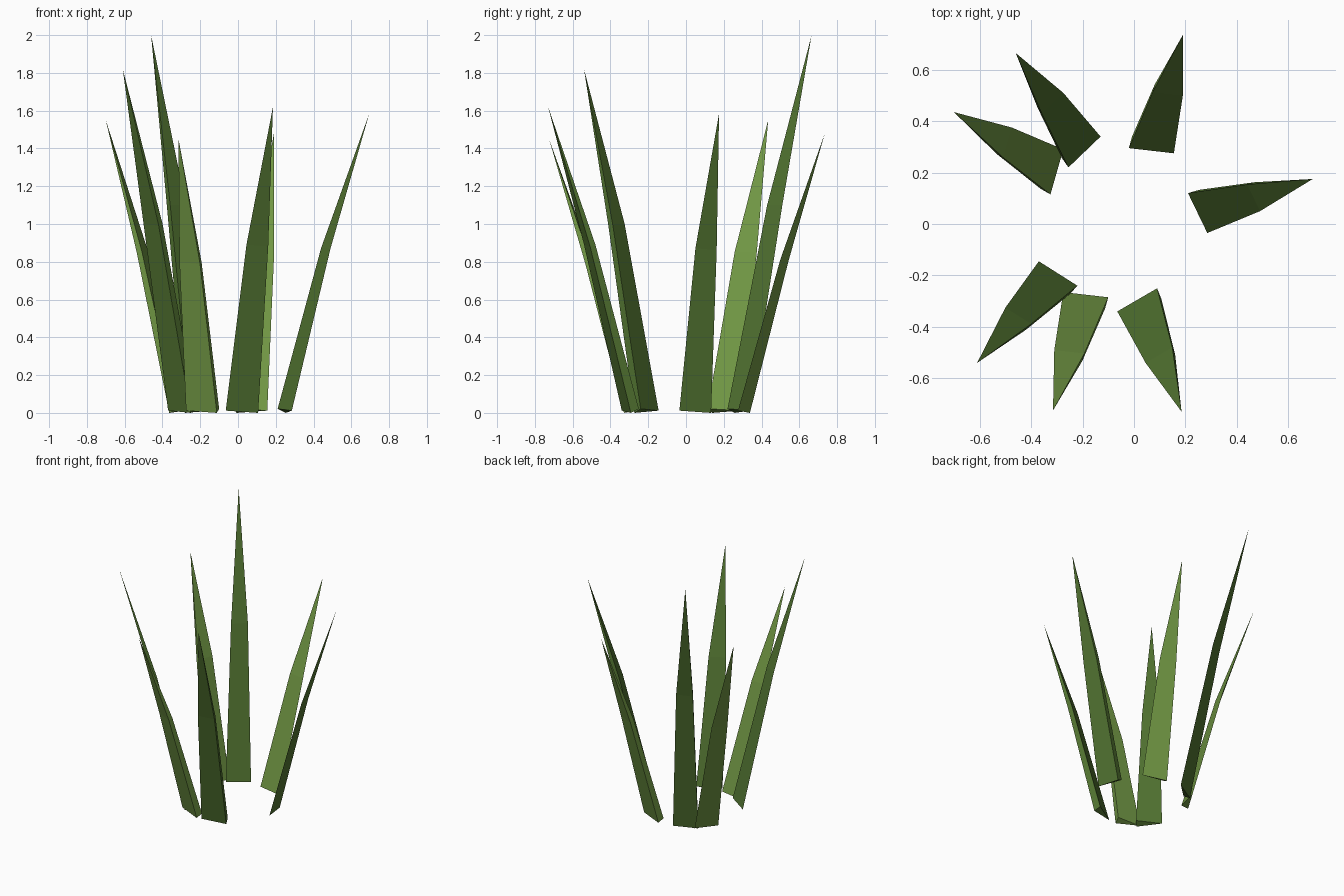
import bpy
import bmesh
from mathutils import Vector

default_cube = bpy.data.objects.get("Cube")
if default_cube:
    bpy.data.objects.remove(default_cube, do_unlink=True)


def make_material(name, colour):
    material = bpy.data.materials.new(name)
    material.use_nodes = True
    material.diffuse_color = colour
    material.node_tree.nodes["Principled BSDF"].inputs["Base Color"].default_value = colour
    return material


light_green = make_material("light leaf green", (0.165, 0.31, 0.058, 1))
dark_green = make_material("dark leaf green", (0.085, 0.175, 0.031, 1))

TAPER = 0.67          # width of the bend compared with the base
BEND_HEIGHT = 0.55    # height of the bend compared with the tip
THICKNESS = 0.045


def make_leaf(name, material, tip, left, right, bend):
    """Three-sided leaf: a wedge section at the base, a narrower one at the bend, a pointed tip."""
    tip = Vector(tip)
    left, right, bend = (Vector((*point, 0)) for point in (left, right, bend))
    across = right - left
    outward = Vector((tip.x, tip.y, 0)) - (left + right) / 2
    ridge = outward.normalized() * THICKNESS
    up = Vector((0, 0, 1))

    base_ring = [left + up * 0.012, right + up * 0.022, right + ridge]
    bend_left = bend + up * tip.z * BEND_HEIGHT
    bend_right = bend_left + across * TAPER
    bend_ring = [bend_left, bend_right, bend_right + ridge * TAPER - up * 0.01]

    bm = bmesh.new()
    base = [bm.verts.new(point) for point in base_ring]
    middle = [bm.verts.new(point) for point in bend_ring]
    point = bm.verts.new(tip)
    bm.faces.new(base)
    for i in range(3):
        j = (i + 1) % 3
        bm.faces.new((base[i], base[j], middle[j], middle[i]))
        bm.faces.new((middle[i], middle[j], point))
    bmesh.ops.recalc_face_normals(bm, faces=bm.faces)

    mesh = bpy.data.meshes.new(name)
    bm.to_mesh(mesh)
    bm.free()
    mesh.materials.append(material)
    leaf = bpy.data.objects.new(name, mesh)
    bpy.context.collection.objects.link(leaf)
    return leaf


# Leaves in order around the clump: tip, left and right base corners, left bend corner
leaves = [
    ("side_leaf", (0.695, 0.175, 1.585), (0.285, -0.035), (0.21, 0.12), (0.49, 0.05)),
    ("back_leaf", (0.19, 0.735, 1.48), (0.155, 0.275), (-0.02, 0.295), (0.19, 0.5)),
    ("tall_back_leaf", (-0.46, 0.665, 2.0), (-0.13, 0.34), (-0.255, 0.22), (-0.275, 0.51)),
    ("back_corner_leaf", (-0.7, 0.435, 1.55), (-0.275, 0.29), (-0.325, 0.115), (-0.475, 0.375)),
    ("front_corner_leaf", (-0.61, -0.54, 1.82), (-0.37, -0.145), (-0.22, -0.24), (-0.5, -0.325)),
    ("short_front_leaf", (-0.315, -0.725, 1.45), (-0.275, -0.265), (-0.1, -0.285), (-0.31, -0.49)),
    ("front_leaf", (0.185, -0.73, 1.62), (-0.065, -0.34), (0.09, -0.25), (0.045, -0.54)),
]

# The two greens alternate around the clump
for index, (name, tip, left, right, bend) in enumerate(leaves):
    make_leaf(name, light_green if index % 2 else dark_green, tip, left, right, bend)
